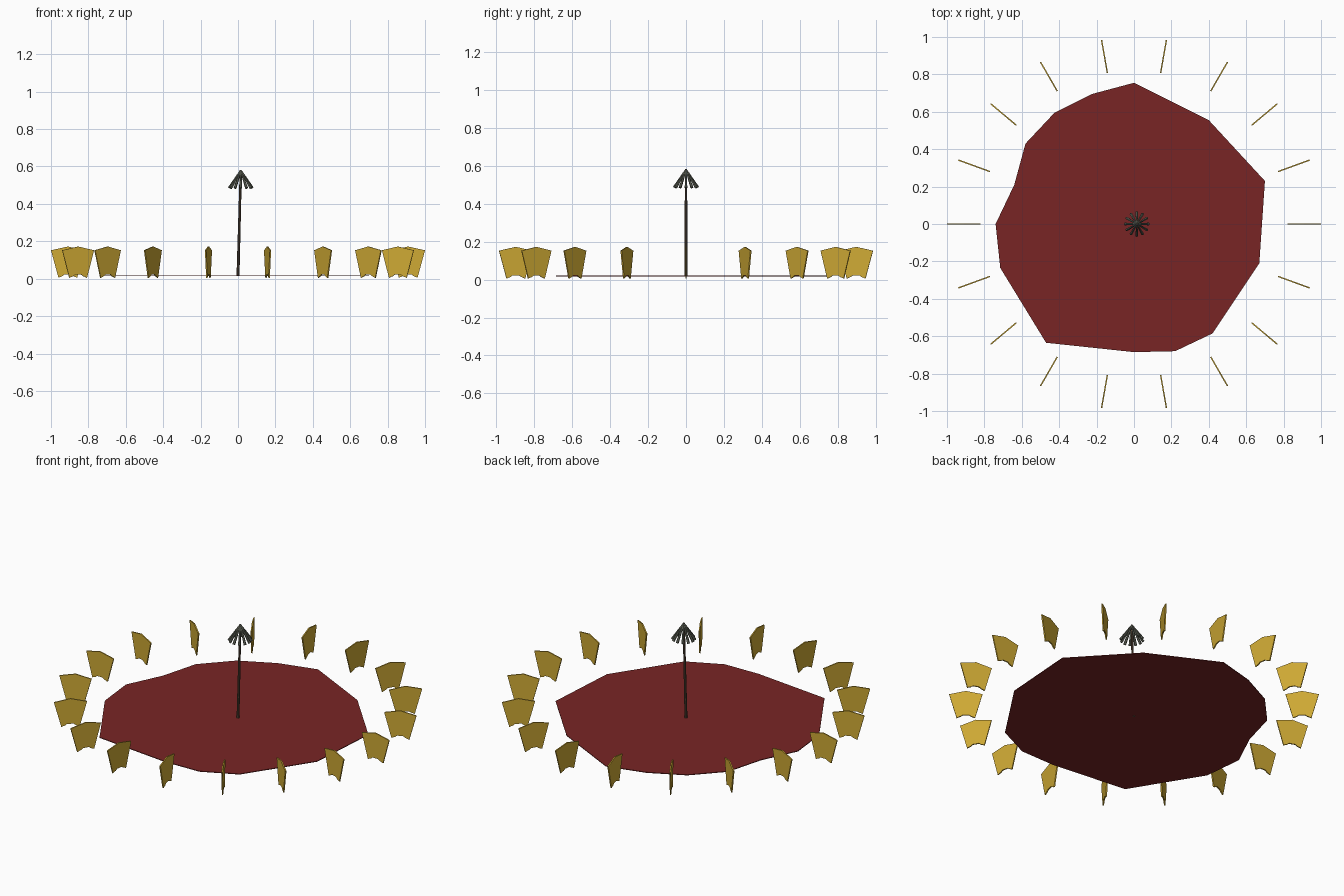
import bpy, bmesh, math
from mathutils import Vector

if "Cube" in bpy.data.objects:
    bpy.data.objects.remove(bpy.data.objects["Cube"])


def material(name, rgb):
    m = bpy.data.materials.new(name)
    m.diffuse_color = (*rgb, 1)
    m.use_nodes = True
    m.node_tree.nodes["Principled BSDF"].inputs["Base Color"].default_value = m.diffuse_color
    return m


gold = material("gold", (0.62, 0.40, 0.035))
red = material("dark_red", (0.19, 0.018, 0.018))
brown = material("trunk_brown", (0.10, 0.065, 0.04))
grey = material("grey_green", (0.12, 0.13, 0.10))


def finish(name, bm, mat):
    bmesh.ops.recalc_face_normals(bm, faces=bm.faces)
    me = bpy.data.meshes.new(name)
    bm.to_mesh(me)
    bm.free()
    me.materials.append(mat)
    ob = bpy.data.objects.new(name, me)
    bpy.context.collection.objects.link(ob)
    return ob


def slab(name, points, offset, mat):
    """Polygon extruded by a vector."""
    bm = bmesh.new()
    face = bm.faces.new([bm.verts.new(p) for p in points])
    ext = bmesh.ops.extrude_face_region(bm, geom=[face], use_keep_orig=True)
    verts = [v for v in ext["geom"] if isinstance(v, bmesh.types.BMVert)]
    bmesh.ops.translate(bm, verts=verts, vec=offset)
    return finish(name, bm, mat)


def rod(name, a, b, r1, r2, mat, sides):
    """Tapered rod between two points."""
    a, b = Vector(a), Vector(b)
    bm = bmesh.new()
    bmesh.ops.create_cone(bm, cap_ends=True, segments=sides, radius1=r1,
                          radius2=r2, depth=(b - a).length)
    ob = finish(name, bm, mat)
    ob.location = (a + b) / 2
    ob.rotation_mode = 'QUATERNION'
    ob.rotation_quaternion = (b - a).to_track_quat('Z', 'Y')
    return ob


# Irregular ground disc
outline = [(0, .755), (.4, .555), (.7, .23), (.67, -.21), (.42, -.585),
           (.22, -.68), (0, -.685), (-.47, -.635), (-.715, -.235), (-.74, 0),
           (-.64, .21), (-.58, .43), (-.425, .595), (-.225, .695)]
slab("ground_disc", [(x, y, .016) for x, y in outline], (0, 0, .004), red)

# Ring of upright plates, wide at the top and notched at the foot
half = [(0, .172), (.09, .152), (.05, .005), (.028, .014), (.018, .022)]
shape = half + [(-u, z) for u, z in reversed(half[1:])]
T = .007
for i in range(18):
    plate = slab(f"ring_plate_{i + 1}", [(.91 + u, -T / 2, z) for u, z in shape],
                 (0, T, 0), gold)
    plate.rotation_euler.z = math.radians(20 * i)

# Slightly leaning trunk
top = Vector((.015, 0, .58))
rod("trunk", (0, 0, .015), top, .008, .006, brown, 8)

# Drooping fronds fanned around the trunk top
for i in range(12):
    a = math.radians(30 * i)
    tip = top + Vector((.062 * math.cos(a), .062 * math.sin(a), -.096))
    rod(f"frond_{i + 1}", top, tip, .004, .008, grey, 6)
